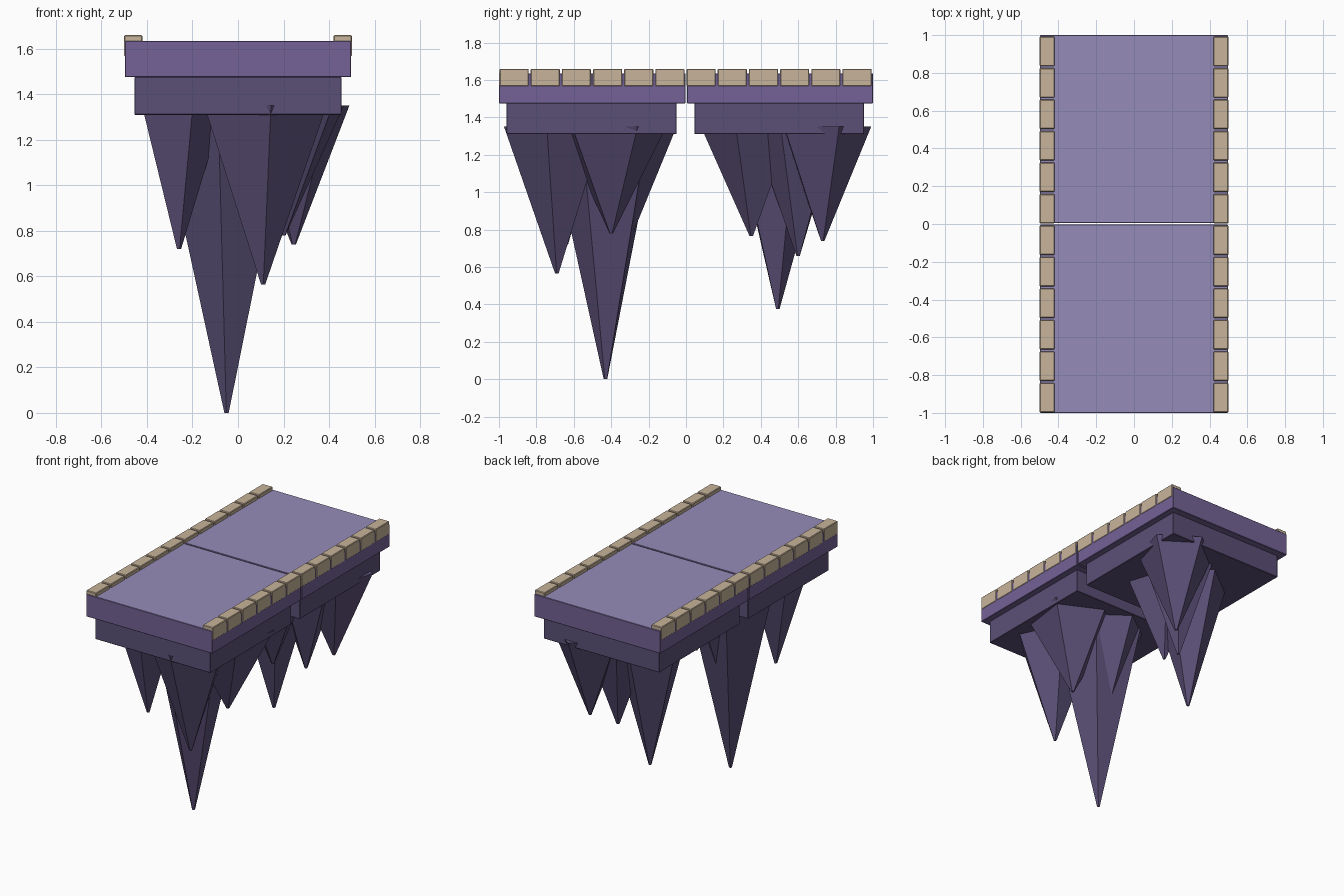
import bpy, bmesh, math
from mathutils import Matrix

if "Cube" in bpy.data.objects:
    bpy.data.objects.remove(bpy.data.objects["Cube"], do_unlink=True)


def material(name, color):
    m = bpy.data.materials.new(name)
    m.use_nodes = True
    m.diffuse_color = (*color, 1)
    node = next(n for n in m.node_tree.nodes if n.type == "BSDF_PRINCIPLED")
    node.inputs["Base Color"].default_value = (*color, 1)
    return m


lavender = material("lavender_floor", (0.30, 0.262, 0.485))
purple = material("purple_edge", (0.174, 0.122, 0.305))
rock = material("dark_violet_rock", (0.105, 0.08, 0.185))
sand = material("sand_stone", (0.578, 0.456, 0.328))


def add_object(name, bm, *mats):
    mesh = bpy.data.meshes.new(name)
    bm.to_mesh(mesh)
    bm.free()
    for m in mats:
        mesh.materials.append(m)
    obj = bpy.data.objects.new(name, mesh)
    bpy.context.collection.objects.link(obj)
    return obj


def box(name, low, high, *mats, bevel=0):
    bm = bmesh.new()
    size = [b - a for a, b in zip(low, high)]
    mid = [(a + b) / 2 for a, b in zip(low, high)]
    bmesh.ops.create_cube(
        bm, size=1, matrix=Matrix.Translation(mid) @ Matrix.Diagonal((*size, 1)))
    if bevel:
        bmesh.ops.bevel(bm, geom=bm.edges[:], offset=bevel, segments=1,
                        affect="EDGES")
    # The upward face takes the second colour, if there is one
    bm.normal_update()
    for f in bm.faces:
        if len(mats) > 1 and f.normal.z > 0.9:
            f.material_index = 1
    return add_object(name, bm, *mats)


TOP = 1.35


def spike(name, x, y, tip, radius, turn):
    """Five-sided rock spike pointing down, first corner at angle turn."""
    bm = bmesh.new()
    rings = []
    for r, z in ((0.01, tip), (radius, TOP)):
        ring = []
        for i in range(5):
            a = math.radians(turn + 72 * i)
            ring.append(bm.verts.new((x + r * math.cos(a), y + r * math.sin(a), z)))
        rings.append(ring)
    low, high = rings
    for i in range(5):
        j = (i + 1) % 5
        bm.faces.new((low[i], low[j], high[j], high[i]))
    bm.faces.new(high)
    bm.faces.new(low[::-1])
    return add_object(name, bm, rock)


# Two floor slabs, each on a smaller rock base
for side, y0, y1 in (("front", -1, -0.002), ("back", 0.006, 1)):
    box(side + "_floor_slab", (-0.497, y0, 1.475), (0.497, y1, 1.635),
        purple, lavender, bevel=0.003)
    box(side + "_rock_base", (-0.455, y0 + 0.04, 1.31),
        (0.455, y1 - 0.048, 1.476), rock, bevel=0.003)

# Rows of kerb stones along both long edges
PITCH = 2 / 12
for side, x0, x1 in (("right", -0.5, -0.42), ("left", 0.42, 0.5)):
    for i in range(12):
        y = -1 + PITCH * i
        box(f"{side}_kerb_stone_{i + 1}", (x0, y + 0.003, 1.567),
            (x1, y + PITCH - 0.008, 1.66), sand, bevel=0.004)

# Hanging rock spikes: x, y, tip height, top radius, turn
SPIKES = {
    "front_main_spike": (-0.05, -0.43, 0, 0.31, 263),
    "front_outer_spike": (0.11, -0.69, 0.565, 0.285, 277),
    "front_right_spike": (-0.26, -0.64, 0.72, 0.2, 0),
    "front_left_spike": (0.20, -0.40, 0.78, 0.3, 28),
    "front_inner_spike": (-0.04, -0.29, 0.79, 0.24, 90),
    "back_main_spike": (-0.06, 0.49, 0.375, 0.28, 20),
    "back_inner_spike": (0.03, 0.35, 0.765, 0.27, 270),
    "back_middle_spike": (0.116, 0.60, 0.66, 0.25, 50),
    "back_left_spike": (0.245, 0.73, 0.74, 0.26, 20),
}
for name, values in SPIKES.items():
    spike(name, *values)
